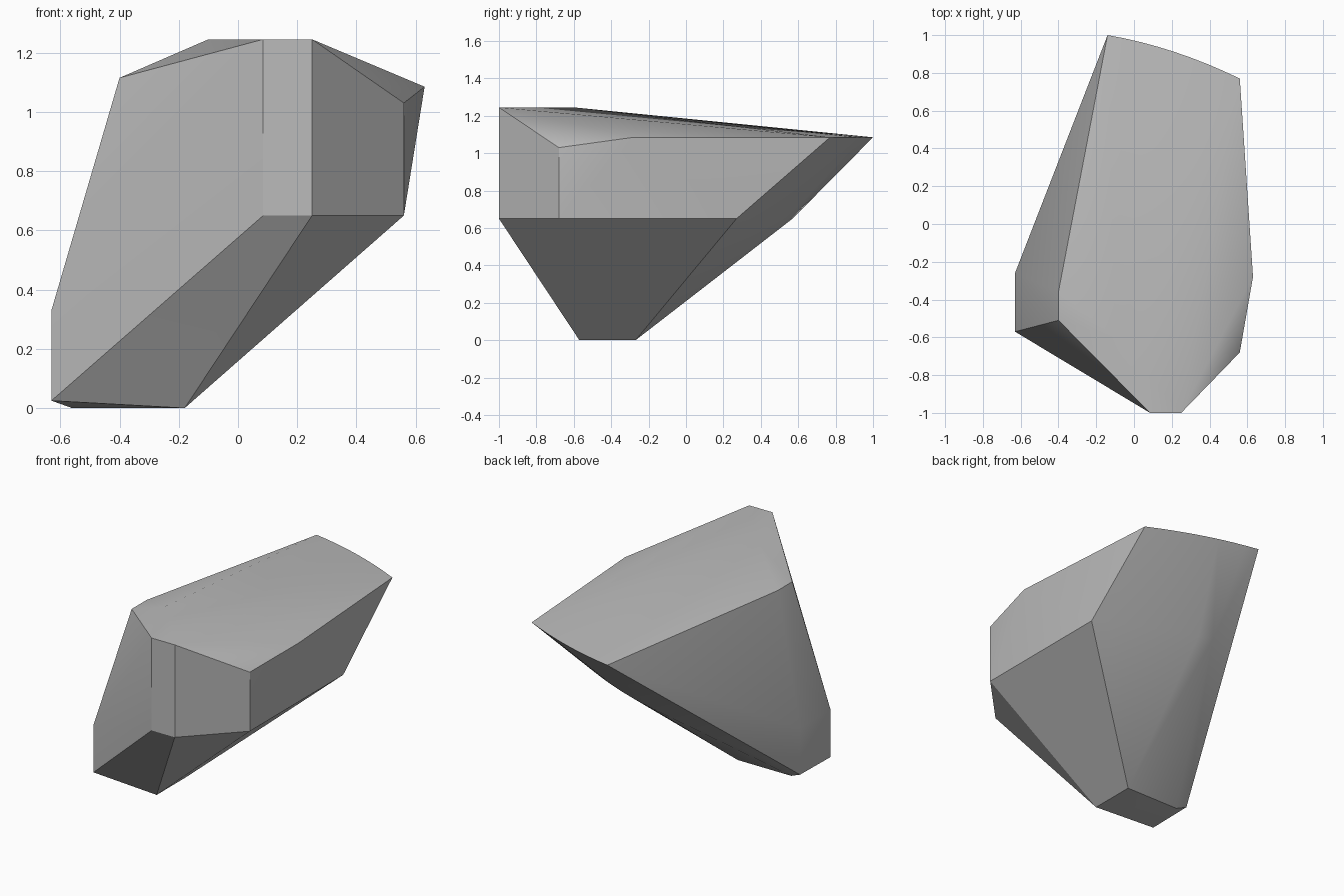
import bpy, bmesh, math

cube = bpy.data.objects.get("Cube")
if cube:
    bpy.data.objects.remove(cube, do_unlink=True)

# Stone colour
stone = bpy.data.materials.new("stone_grey")
stone.use_nodes = True
grey = (0.5, 0.5, 0.5, 1)
stone.diffuse_color = grey
stone.node_tree.nodes["Principled BSDF"].inputs["Base Color"].default_value = grey

# Chipped front and top corners
corners = [
    (0.085, -1, 0.65), (0.25, -1, 0.65), (0.085, -1, 1.245), (0.25, -1, 1.245),
    (-0.10, -0.60, 1.245), (-0.40, -0.51, 1.115), (-0.40, -0.36, 1.115),
    (0.56, -0.68, 0.65), (0.56, -0.68, 1.03), (0.63, -0.28, 1.085),
]
# Narrow foot
corners += [
    (-0.18, -0.57, 0), (-0.18, -0.27, 0), (-0.56, -0.27, 0),
    (-0.63, -0.57, 0.025), (-0.63, -0.26, 0.03),
    (-0.63, -0.57, 0.33), (-0.63, -0.26, 0.33),
]
# Bowed back: a curved rim with a shorter curve below it
STEPS = 8
for i in range(STEPS + 1):
    t = i / STEPS
    x = -0.14 + 0.70 * t
    y = 1 - 0.12 * t - 0.11 * t * t
    corners.append((x, y, 1.085))
    corners.append((x, y - 0.43 - 0.07 * t, 0.65))

# Wrap the corners into one solid
bm = bmesh.new()
for c in corners:
    bm.verts.new(c)
hull = bmesh.ops.convex_hull(bm, input=bm.verts[:])
loose = {v for v in hull["geom_interior"] + hull["geom_unused"]
         if isinstance(v, bmesh.types.BMVert) and v.is_valid and not v.link_faces}
bmesh.ops.delete(bm, geom=list(loose), context="VERTS")
bmesh.ops.dissolve_limit(bm, angle_limit=math.radians(0.5), verts=bm.verts[:], edges=bm.edges[:])
bmesh.ops.recalc_face_normals(bm, faces=bm.faces[:])
mesh = bpy.data.meshes.new("rock")
bm.to_mesh(mesh)
bm.free()
mesh.materials.append(stone)

rock = bpy.data.objects.new("rock", mesh)
bpy.context.collection.objects.link(rock)
bpy.context.view_layer.objects.active = rock
rock.select_set(True)
bpy.ops.object.shade_smooth_by_angle(angle=math.radians(30))
